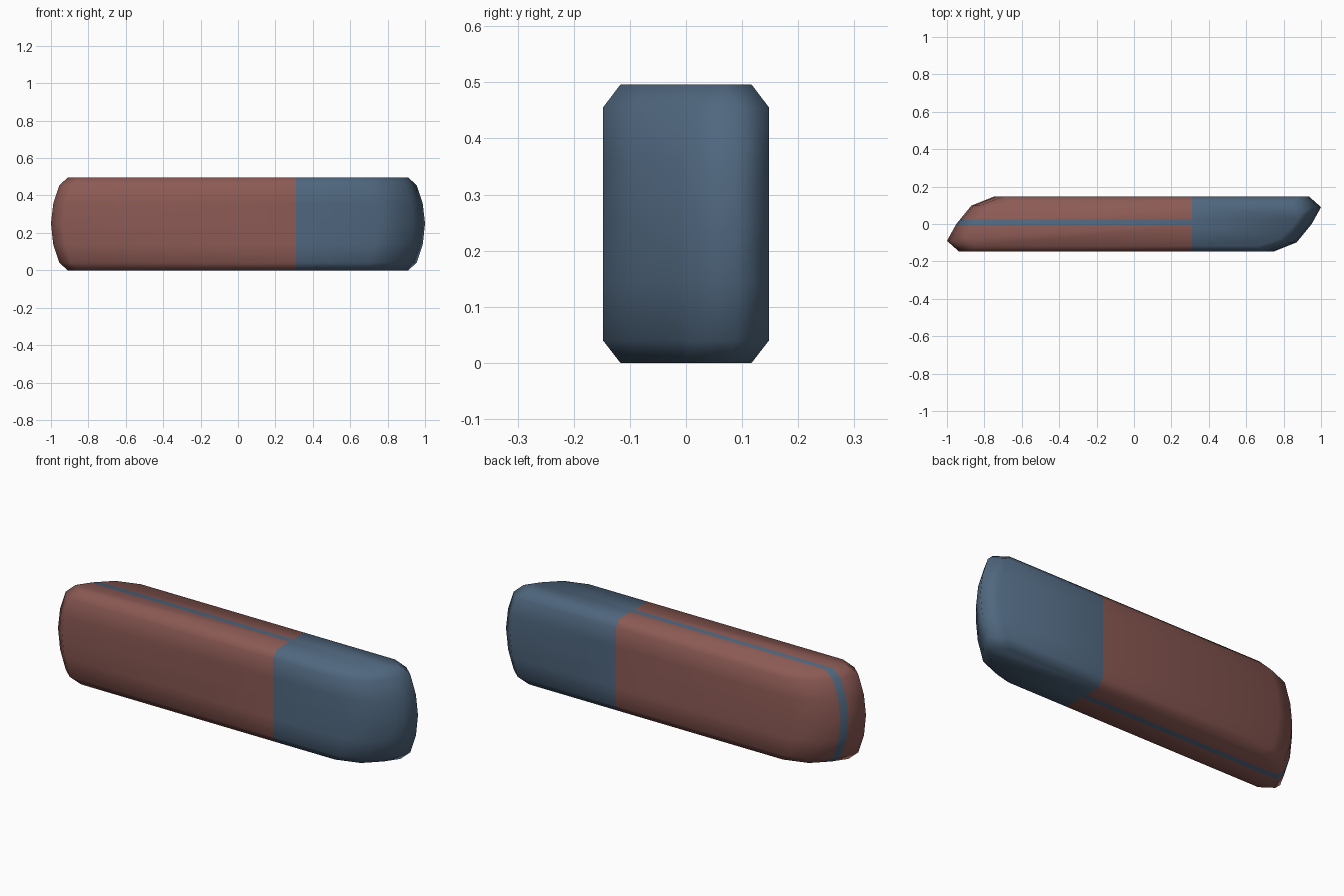
import bpy, bmesh

if "Cube" in bpy.data.objects:
    bpy.data.objects.remove(bpy.data.objects["Cube"])

def material(name, rgb):
    m = bpy.data.materials.new(name)
    m.diffuse_color = (*rgb, 1)
    m.use_nodes = True
    m.node_tree.nodes["Principled BSDF"].inputs["Base Color"].default_value = m.diffuse_color
    return m

# Plan outline of the slanted bar: right end, then mirrored through the centre
right_end = [(0.745, -0.148), (0.87, -0.098), (0.95, 0.0), (1.0, 0.09), (0.935, 0.148)]
outline = right_end + [(-x, -y) for x, y in right_end]

# Height, how far the ends pull in, width factor
levels = [(0.0, 0.09, 0.79), (0.04, 0.045, 1), (0.14, 0.012, 1), (0.25, 0, 1),
          (0.355, 0.012, 1), (0.455, 0.045, 1), (0.496, 0.09, 0.79)]

bm = bmesh.new()
rings = []
for z, pull, width in levels:
    rings.append([bm.verts.new((x - pull * (1 if x > 0 else -1), y * width, z))
                  for x, y in outline])
n = len(outline)
for a, b in zip(rings, rings[1:]):
    for i in range(n):
        j = (i + 1) % n
        bm.faces.new((a[i], a[j], b[j], b[i]))
bm.faces.new(rings[0][::-1])
bm.faces.new(rings[-1])

# Cut the colour boundaries: two-tone split and thin centre stripe
SPLIT, STRIPE_LOW, STRIPE_HIGH = 0.31, -0.007, 0.025
for co, no in (((SPLIT, 0, 0), (1, 0, 0)), ((0, STRIPE_LOW, 0), (0, 1, 0)),
               ((0, STRIPE_HIGH, 0), (0, 1, 0))):
    bmesh.ops.bisect_plane(bm, geom=bm.verts[:] + bm.edges[:] + bm.faces[:],
                           plane_co=co, plane_no=no, dist=1e-5)
bmesh.ops.recalc_face_normals(bm, faces=bm.faces[:])
for f in bm.faces:
    c = f.calc_center_median()
    f.material_index = 1 if c.x > SPLIT or STRIPE_LOW < c.y < STRIPE_HIGH else 0
    f.smooth = True

mesh = bpy.data.meshes.new("eraser_body")
bm.to_mesh(mesh)
bm.free()
mesh.materials.append(material("dull red rubber", (0.262, 0.102, 0.089)))
mesh.materials.append(material("slate blue rubber", (0.08, 0.136, 0.212)))
bpy.context.collection.objects.link(bpy.data.objects.new("eraser_body", mesh))
